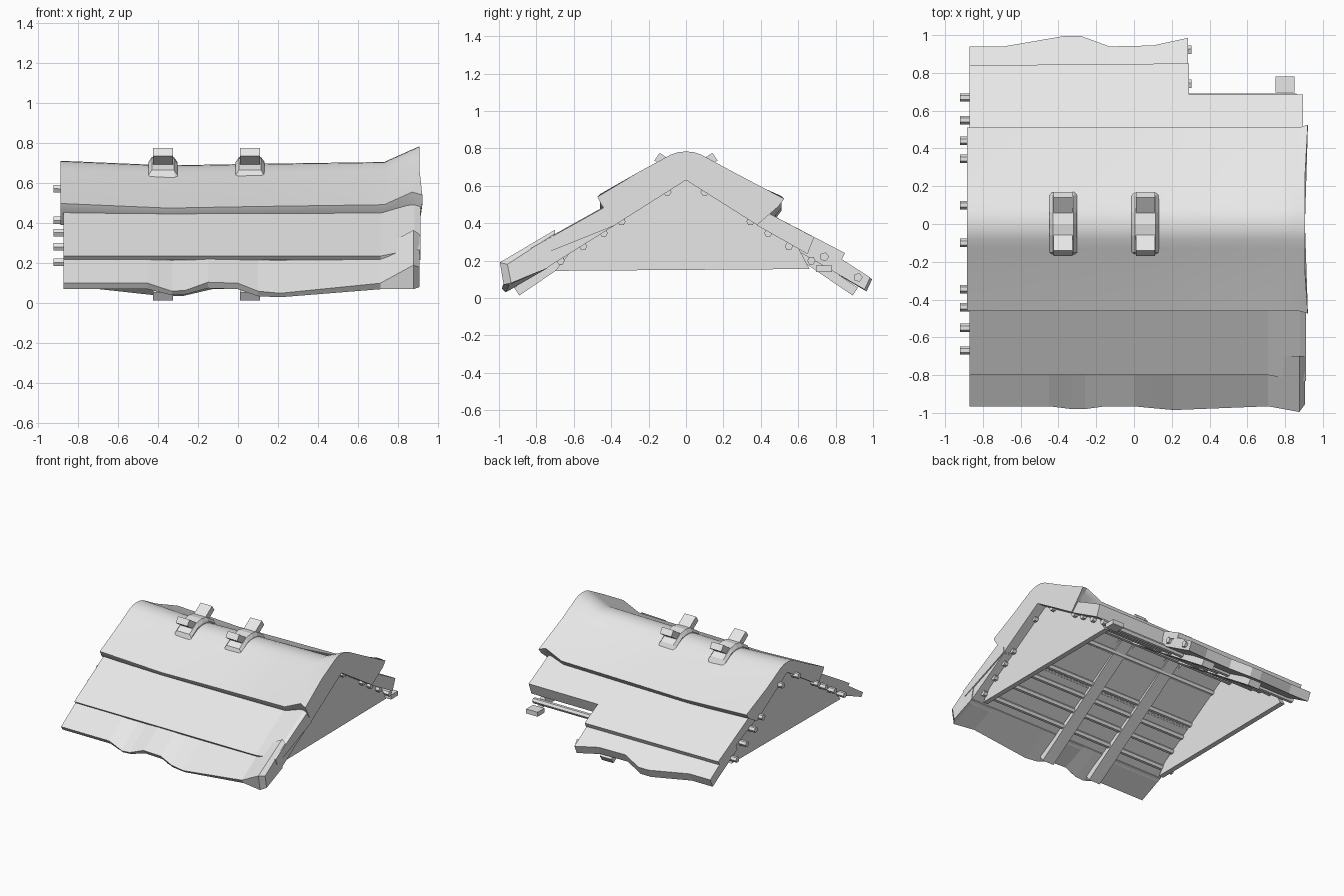
import bpy, math
from mathutils import Vector

old = bpy.data.objects.get("Cube")
if old:
    bpy.data.objects.remove(old)

grey = bpy.data.materials.new("plain_grey")
grey.use_nodes = True
grey.diffuse_color = (0.8, 0.8, 0.8, 1)
grey.node_tree.nodes["Principled BSDF"].inputs["Base Color"].default_value = (0.8, 0.8, 0.8, 1)


def finish(name, verts, faces, smooth=False):
    import bmesh
    mesh = bpy.data.meshes.new(name)
    mesh.from_pydata(verts, [], faces)
    bm = bmesh.new()
    bm.from_mesh(mesh)
    bmesh.ops.recalc_face_normals(bm, faces=bm.faces)
    bm.to_mesh(mesh)
    bm.free()
    mesh.materials.append(grey)
    ob = bpy.data.objects.new(name, mesh)
    bpy.context.collection.objects.link(ob)
    if smooth:
        bpy.ops.object.select_all(action='DESELECT')
        ob.select_set(True)
        bpy.context.view_layer.objects.active = ob
        bpy.ops.object.shade_smooth_by_angle(angle=math.radians(35))
    return ob


def loft(name, rings, smooth=False):
    """Skin equal closed rings of points and cap both ends."""
    n = len(rings[0])
    verts = [p for ring in rings for p in ring]
    faces = [(r * n + i, r * n + (i + 1) % n, (r + 1) * n + (i + 1) % n, (r + 1) * n + i)
             for r in range(len(rings) - 1) for i in range(n)]
    last = (len(rings) - 1) * n
    faces += [tuple(range(n)), tuple(range(last, last + n))]
    return finish(name, verts, faces, smooth)


def beam(name, start, end, width, thick, side=(1, 0, 0)):
    """Rectangular bar between two points."""
    a, b, side = Vector(start), Vector(end), Vector(side)
    up = (b - a).cross(side).normalized() * thick / 2
    side = side * width / 2
    return loft(name, [[p + side + up, p - side + up, p - side - up, p + side - up] for p in (a, b)])


def pole(name, start, end, radius, sides=6):
    """Many-sided bar running along x."""
    return loft(name, [[(p[0], p[1] + radius * math.cos(math.tau * i / sides),
                         p[2] + radius * math.sin(math.tau * i / sides)) for i in range(sides)]
                       for p in (start, end)])


def course(name, side, profile, stations):
    """Thatch slab: top start, top end, edge bottom, underside start.
    A station is x, lift of the top, outward shift and rise of the edge."""
    rings = []
    for x, lift, out, rise in stations:
        (a, b), (c, d), (e, f), (g, h) = profile
        rings.append([(x, side * a, b + lift), (x, side * (c + out), d + lift + rise),
                      (x, side * (e + out), f + rise), (x, side * g, h)])
    return loft(name, rings)


# Rounded ridge course, flared up at the +x end
half = [(0.46, 0.48), (0.25, 0.585), (0.13, 0.65), (0.08, 0.677), (0.04, 0.69)]
top = [(-y, z) for y, z in half] + [(0, 0.693)] + [(y, z) for y, z in reversed(half)]
top[-1] = (0.51, 0.47)
under = [(0.48, 0.43), (0.38, 0.39), (0, 0.63), (-0.38, 0.39), (-0.44, 0.44)]
rings = []
for x, lift in [(-0.885, 0.018), (-0.35, -0.005), (0.1, 0.003), (0.73, 0.012), (0.87, 0.075), (0.905, 0.09)]:
    ring = [(x, y, z + lift) for y, z in top]
    ring += [(x, y, z + (lift if abs(y) > 0.4 else 0)) for y, z in under]
    rings.append(ring)
for i, (x, y, z) in enumerate(rings[-1]):
    if abs(y) > 0.4:
        rings[-1][i] = (x + 0.015, y * 1.03, z - 0.03)
loft("ridge_thatch", rings, True)

# Front courses
course("front_middle_thatch", -1, [(0.36, 0.497), (0.80, 0.235), (0.78, 0.215), (0.38, 0.388)],
       [(-0.87, 0, 0, 0), (0.71, 0, 0, 0), (0.88, 0.035, 0.03, 0), (0.91, 0.03, 0.03, 0)])
loft("front_middle_thatch_underside",
     [[(x, -0.37, 0.46), (x, -0.77, 0.225), (x, -0.77, 0.145), (x, -0.37, 0.395)] for x in (-0.87, 0.9)])
course("front_eave_thatch", -1, [(0.70, 0.275), (0.965, 0.10), (0.945, 0.07), (0.74, 0.16)],
       [(-0.87, 0, 0, 0), (-0.45, 0, 0, 0), (-0.33, -0.01, 0.015, -0.03), (-0.26, -0.01, 0.015, -0.025),
        (-0.15, 0, 0, 0.005), (0, 0, 0, 0), (0.1, -0.005, 0.01, -0.035), (0.21, -0.01, 0.02, -0.04),
        (0.71, 0, 0, 0), (0.875, 0.09, 0.03, 0), (0.905, 0.07, -0.01, 0.01)])

# Back courses, stepped in at the missing +x corner
course("back_middle_thatch", 1, [(0.40, 0.475), (0.85, 0.24), (0.83, 0.20), (0.38, 0.388)],
       [(-0.87, 0, -0.01, 0), (0.29, 0, 0, 0)])
course("back_short_thatch", 1, [(0.40, 0.475), (0.685, 0.325), (0.65, 0.235), (0.38, 0.388)],
       [(0.28, 0, 0, 0), (0.895, 0, 0, 0)])
course("back_eave_thatch", 1, [(0.64, 0.33), (0.94, 0.135), (0.91, 0.07), (0.60, 0.25)],
       [(-0.87, 0, 0, 0), (-0.69, 0, 0, 0), (-0.37, 0, 0.055, -0.035), (-0.28, 0, 0.055, -0.035),
        (-0.13, 0, 0, 0), (0.1, 0, 0.005, 0), (0.285, 0, 0.045, -0.025)])

# Gable walls under both ends
for name, x in (("left_gable", 0.81), ("right_gable", -0.84)):
    loft(name, [[(x + d, -0.70, 0.145), (x + d, 0.66, 0.155), (x + d, 0.6, 0.27),
                 (x + d, 0, 0.64), (x + d, -0.6, 0.27)] for d in (-0.02, 0.02)])

# Purlins that poke out through the gables
for side, word in ((-1, "front"), (1, "back")):
    for i, y in enumerate((0.10, 0.345, 0.44, 0.55, 0.67)):
        z = 0.636 - 0.645 * y
        pole(f"{word}_purlin_{i + 1}", (-0.92, side * y, z), (0.86, side * y, z - 0.005), 0.022)

# Crossed rafters with horns above the ridge, and saddles over the thatch
for i, x in enumerate((-0.375, 0.06)):
    for side, word in ((-1, "front"), (1, "back")):
        beam(f"{word}_rafter_{i + 1}", (x, side * 0.905, 0.034), (x, side * -0.155, 0.755), 0.10, 0.05)
    outer = [(-0.17, 0.60), (-0.15, 0.665), (-0.06, 0.72), (0, 0.73), (0.06, 0.72),
             (0.15, 0.665), (0.18, 0.60), (0, 0.64)]
    loft(f"ridge_saddle_{i + 1}",
         [[(x + dx * (1.15 if z < 0.62 else 1), y, z - drop) for y, z in outer]
          for dx, drop in ((-0.072, 0.025), (-0.055, 0), (0.055, 0), (0.072, 0.025))])

# Exposed beam stub and broken sticks at the missing corner
beam("corner_beam_stub", (0.80, 0.695, 0.157), (0.80, 0.78, 0.157), 0.10, 0.035)
for i, (y, z) in enumerate(((0.74, 0.22), (0.92, 0.11))):
    pole(f"broken_stick_{i + 1}", (0.2, y, z), (0.305, y, z), 0.025, 5)
